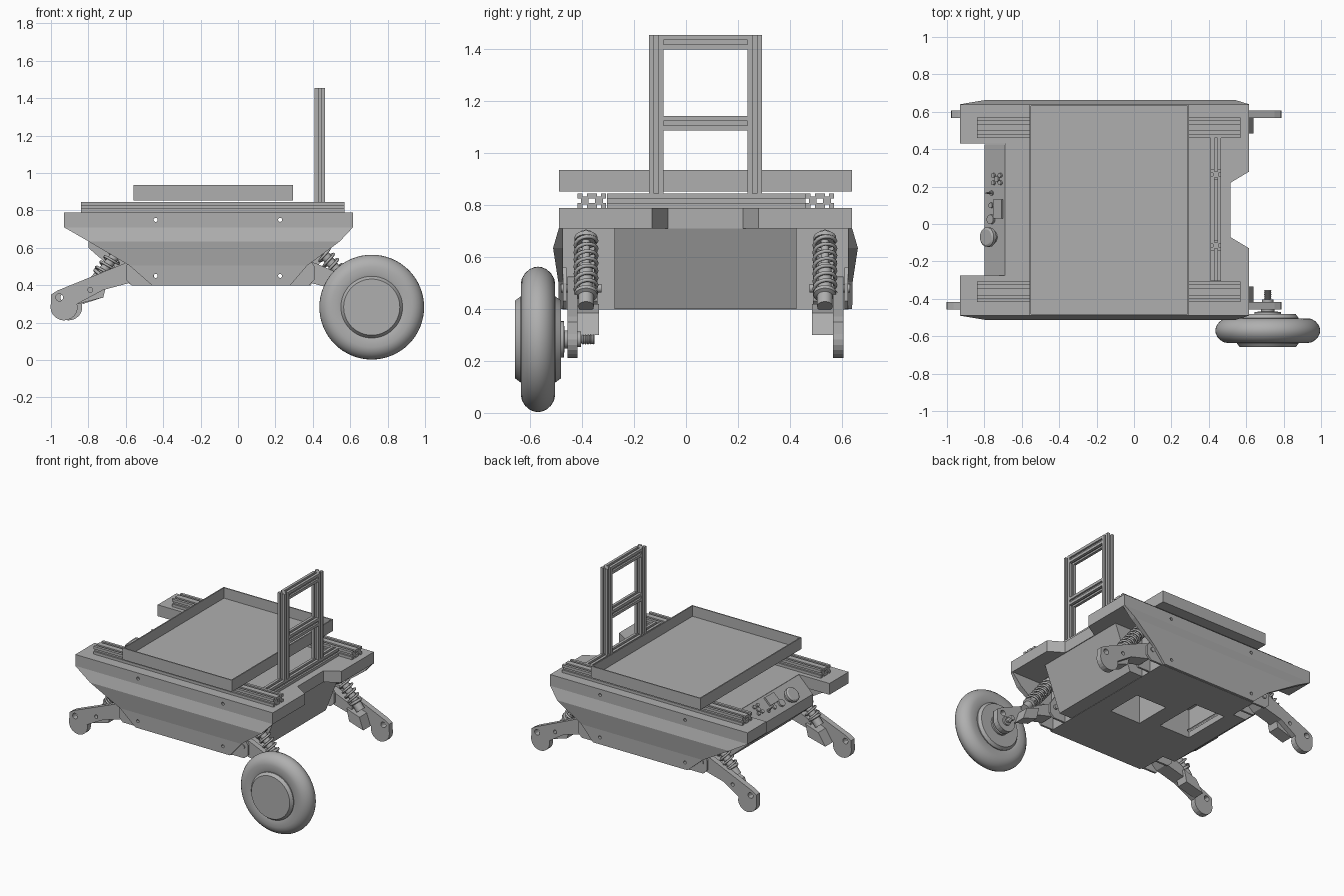
import bpy, bmesh, math
from mathutils import Vector

if "Cube" in bpy.data.objects:
    bpy.data.objects.remove(bpy.data.objects["Cube"])

grey = bpy.data.materials.new("plain_grey")
grey.use_nodes = True
grey.diffuse_color = (0.43, 0.43, 0.43, 1)
grey.node_tree.nodes["Principled BSDF"].inputs["Base Color"].default_value = grey.diffuse_color

MID_X, MID_Y = -0.095, 0.075    # mirror planes of the suspension and the body


def finish(name, bm, smooth=False):
    bmesh.ops.recalc_face_normals(bm, faces=bm.faces)
    mesh = bpy.data.meshes.new(name)
    bm.to_mesh(mesh)
    bm.free()
    mesh.materials.append(grey)
    if smooth:
        mesh.polygons.foreach_set("use_smooth", [True] * len(mesh.polygons))
        mesh.set_sharp_from_angle(angle=math.radians(30))
    ob = bpy.data.objects.new(name, mesh)
    bpy.context.collection.objects.link(ob)
    return ob


def loft(name, rings, smooth=False):
    """Skin a list of equal rings and cap both ends."""
    bm = bmesh.new()
    vs = [[bm.verts.new(p) for p in ring] for ring in rings]
    n = len(vs[0])
    for a, b in zip(vs, vs[1:]):
        for i in range(n):
            j = (i + 1) % n
            bm.faces.new((a[i], a[j], b[j], b[i]))
    bm.faces.new(vs[0])
    bm.faces.new(vs[-1])
    return finish(name, bm, smooth)


def prism(name, pts, axis, a, b):
    """Extrude a flat outline along one axis from a to b."""
    put = {"x": lambda u, v, t: (t, u, v),
           "y": lambda u, v, t: (u, t, v),
           "z": lambda u, v, t: (u, v, t)}[axis]
    return loft(name, [[put(u, v, t) for u, v in pts] for t in (a, b)])


def box(name, x0, x1, y0, y1, z0, z1):
    return prism(name, [(x0, y0), (x1, y0), (x1, y1), (x0, y1)], "z", z0, z1)


def lathe(name, profile, centre, direction, segs=24):
    """Spin (radius, distance) pairs around a direction through centre."""
    d = Vector(direction).normalized()
    u = d.orthogonal().normalized()
    v = d.cross(u)
    c = Vector(centre)
    rings = []
    for r, t in profile:
        angles = [math.tau * i / segs for i in range(segs)]
        rings.append([c + d * t + u * r * math.cos(a) + v * r * math.sin(a) for a in angles])
    return loft(name, rings, True)


def rod(name, p, q, r, segs=20):
    d = Vector(q) - Vector(p)
    return lathe(name, [(r, 0), (r, d.length)], p, d, segs)


def cut(target, cutter):
    cutter.hide_render = True
    cutter.hide_set(True)
    m = target.modifiers.new("cut", "BOOLEAN")
    m.operation, m.solver, m.object = "DIFFERENCE", "EXACT", cutter


def extrusion(name, axis, u, v, a, b, size=0.055):
    """Slotted aluminium bar centred on (u, v)."""
    h = size / 2
    g, d = h * 0.3, h * 0.45
    pts = []
    for k in range(4):
        for p, q in ((h, -h), (h, -g), (h - d, -g), (h - d, g), (h, g)):
            for _ in range(k):
                p, q = -q, p
            pts.append((u + p, v + q))
    return prism(name, pts, axis, a, b)


# Body: deck with end notches, central core, full-width middle
deck = prism("deck", [(-.93, -.49), (.615, -.49), (.615, -.13), (.515, -.07), (.515, .22),
                      (.615, .28), (.615, .64), (-.93, .64), (-.93, .43), (-.69, .43),
                      (-.69, -.275), (-.93, -.275)], "z", .71, .79)
core = prism("core", [(-.69, .788), (-.8, .68), (-.8, .6), (-.57, .4), (.39, .4),
                      (.51, .71), (.4, .788)], "y", -.275, .425)
middle = box("middle_body", -.47, .29, -.475, .625, .398, .72)

# Bulged side panels
panels = []
for side, label in ((-1, "right"), (1, "left")):
    rings = []
    for z, x0, x1, h in ((.71, -.93, .615, .565), (.635, -.8, .545, .587),
                         (.505, -.58, .37, .567), (.4, -.46, .28, .565)):
        yi, yo = MID_Y + side * .548, MID_Y + side * h
        rings.append([(x0, yi, z), (x1, yi, z), (x1, yo, z), (x0, yo, z)])
    panels.append(loft("side_panel_" + label, rings))

# Bolt holes through the sides and access openings underneath
for x in (-.44, .225):
    for z, parts in ((.75, (deck, core)), (.45, (core, middle, *panels))):
        hole = rod("bolt_hole_cutter", (x, -.8, z), (x, .9, z), .011, 12)
        for part in parts:
            cut(part, hole)
for bounds in ((-.08, .16, -.04, .22), (-.44, -.2, .02, .37)):
    opening = box("opening_cutter", *bounds, .3, .6)
    cut(core, opening)
    cut(middle, opening)

# Deck rails and cross bar
for y in (-.39, -.335, .488, .543):
    extrusion("deck_rail", "x", y, .8175, -.84, .57)
extrusion("cross_bar", "y", .4375, .8175, -.305, .46)

# Upright frame
for y in (-.115, .265):
    extrusion("frame_post", "z", .4375, y, .845, 1.455)
for z in (1.115, 1.4275):
    extrusion("frame_rung", "y", .4375, z, -.088, .238)

# Open tray
box("tray_floor", -.56, .295, -.49, .64, .853, .861)
for x in (-.56, .287):
    box("tray_end", x, x + .008, -.49, .64, .853, .935)
for y in (-.49, .632):
    box("tray_side", -.56, .295, y, y + .008, .853, .935)

# Controls on the sloped end
OUT = Vector((-1, 0, 1)).normalized()


def button(name, x, y, r, height, head=None):
    prof = [(r, -.005), (r, height)]
    if head:
        prof += [(head, height), (head, height + .02), (head * .8, height + .027)]
    lathe(name, prof, (x, y, x + 1.478), OUT)


button("stop_button", -.755, -.07, .035, .025, .052)
button("round_button", -.76, .025, .025, .015)
button("small_button", -.76, .1, .014, .012)
button("toggle_base", -.76, .165, .013, .008)
rod("toggle_lever", (-.76, .165, .718), (-.79, .165, .755), .005, 10)
prism("display", [(-.745, .733), (-.7, .778), (-.709, .787), (-.754, .742)], "y", .03, .13)
for dx in (-.018, .018):
    for dy in (-.02, .02):
        button("connector_pin", -.73 + dx, .24 + dy, .012, .012)
button("connector", -.73, .24, .016, .01)

# Suspension legs
for sx in (-1, 1):
    for sy in (-1, 1):
        tag = ("_right" if sx < 0 else "_left") + ("_front" if sy < 0 else "_back")
        reach = .025 if sx < 0 and sy < 0 else 0

        def X(x):
            x -= reach if x < -.8 else 0
            return x if sx < 0 else 2 * MID_X - x

        def Y(h):
            return MID_Y + sy * h

        def plate(name, pts, h0, h1):
            return prism(name + tag, [(X(x), z) for x, z in pts], "y", Y(h0), Y(h1))

        # swing arm with rounded hub end
        hub = [(-.905 + .073 * math.cos(a), .285 + .073 * math.sin(a))
               for a in (math.radians(165 + 17 * i) for i in range(12))]
        arm = plate("swing_arm", hub + [(-.835, .3), (-.72, .375), (-.57, .415), (-.53, .45),
                                        (-.53, .5), (-.56, .525), (-.6, .52), (-.94, .372),
                                        (-.975, .35)], .492, .532)
        for x, z, r in ((-.93, .335, .02), (-.79, .375, .013)):
            cut(arm, rod("arm_hole_cutter", (X(x), Y(.47), z), (X(x), Y(.56), z), r, 12))

        # pivot bracket
        for h in (.415, .535):
            plate("pivot_cheek", [(-.45, .4), (-.57, .4), (-.6, .43), (-.6, .5), (-.56, .56),
                                  (-.45, .56)], h, h + .014)
        rod("pivot_pin" + tag, (X(-.56), Y(.4), .48), (X(-.56), Y(.556), .48), .016)
        plate("lower_arm_web", [(-.72, .375), (-.57, .415), (-.53, .45), (-.56, .51),
                                (-.73, .44)], .43, .495)

        # shock absorber seat and shock
        plate("shock_seat", [(-.83, .3), (-.72, .335), (-.7, .42), (-.8, .385)], .41, .495)
        low = Vector((X(-.775), Y(.46), .41))
        top = Vector((X(-.55), Y(.46), .69))
        axis = (top - low).normalized()
        length = (top - low).length
        lathe("shock_body" + tag, [(.03, 0), (.03, .05), (.044, .055), (.044, .07), (.026, .072),
                                   (.026, .2), (.016, .202), (.016, length - .04),
                                   (.044, length - .038), (.044, length - .02),
                                   (.025, length - .018), (.025, length)], low, axis)
        curve = bpy.data.curves.new("shock_spring" + tag, "CURVE")
        curve.dimensions = "3D"
        curve.bevel_depth, curve.bevel_resolution = .0075, 1
        spline = curve.splines.new("POLY")
        steps, turns = 112, 7
        spline.points.add(steps)
        side = Vector((0, 1, 0))
        other = axis.cross(side)
        for i, pt in enumerate(spline.points):
            a = math.tau * turns * i / steps
            p = low + axis * (.07 + (length - .108) * i / steps)
            p += (side * math.cos(a) + other * math.sin(a)) * .041
            pt.co = (*p, 1)
        curve.materials.append(grey)
        spring = bpy.data.objects.new(curve.name, curve)
        bpy.context.collection.objects.link(spring)

# Single wheel with hub, flange and axle bolt
half = [(.15, .088), (.165, .068), (.165, .062), (.18, .066), (.215, .066), (.235, .062), (.255, .05),
        (.27, .033), (.278, .015)]
profile = [(r, -t) for r, t in half] + [(.28, 0)] + [(r, t) for r, t in reversed(half)]
WHEEL = (.715, -.57, .283)
lathe("wheel", profile, WHEEL, (0, 1, 0), 64)
lathe("hub_flange", [(.07, .08), (.07, .1), (.035, .102), (.035, .115)], WHEEL, (0, 1, 0), 32)
lathe("axle_bolt", [(.03, .1), (.03, .165), (.016, .166)]
      + [(.016 + .004 * (i % 2), .168 + .005 * i) for i in range(11)], WHEEL, (0, 1, 0))
